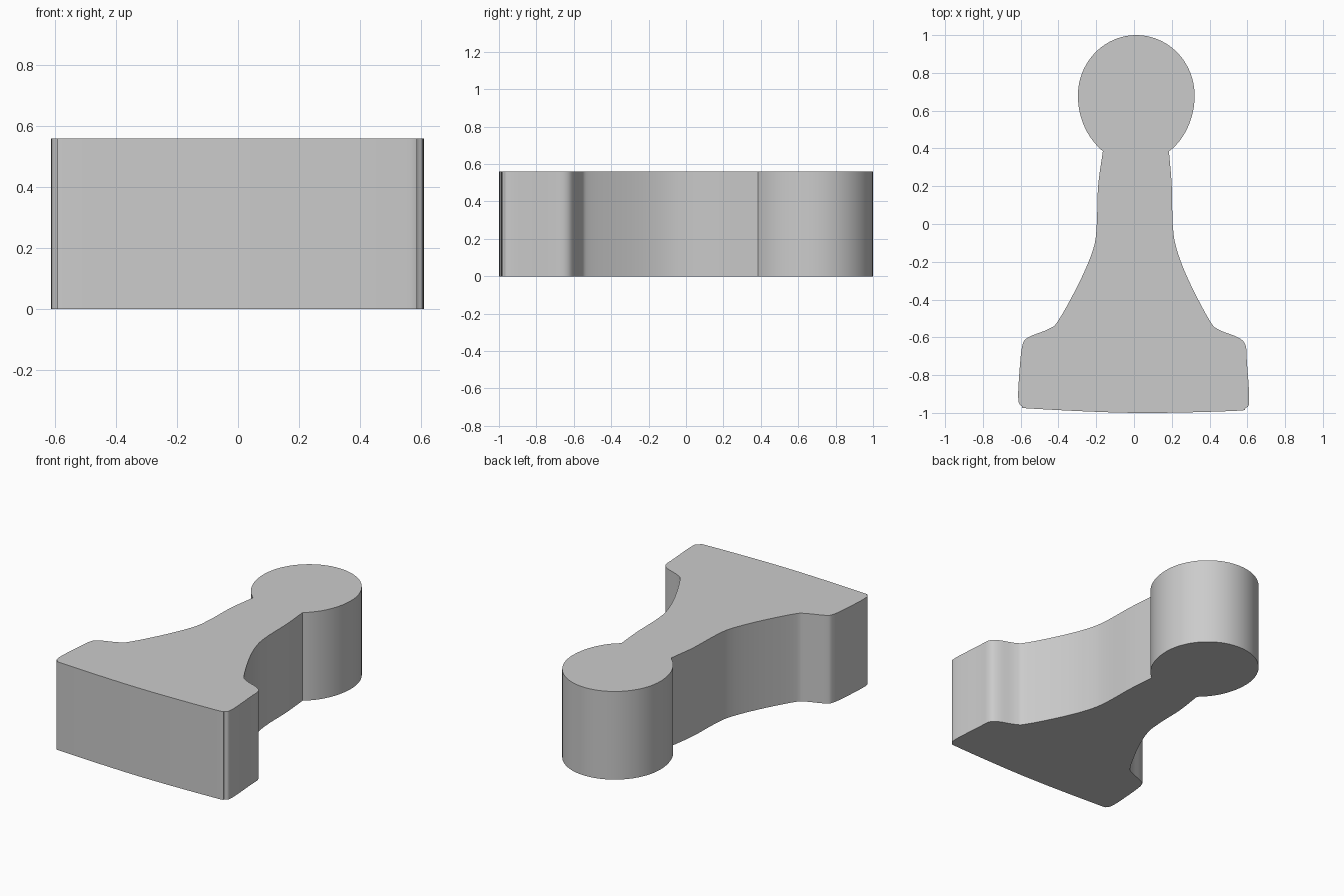
import bpy, bmesh, math
from mathutils import Vector

cube = bpy.data.objects.get("Cube")
if cube:
    bpy.data.objects.remove(cube, do_unlink=True)

HEIGHT = 0.56

grey = bpy.data.materials.new("plain grey")
grey.use_nodes = True
colour = (0.6, 0.6, 0.6, 1)
grey.diffuse_color = colour
grey.node_tree.nodes["Principled BSDF"].inputs["Base Color"].default_value = colour


def smooth_path(points, steps=5):
    """Catmull-Rom curve through the points."""
    pts = [Vector(p) for p in points]
    pts = [2 * pts[0] - pts[1]] + pts + [2 * pts[-1] - pts[-2]]
    path = []
    for a, b, c, d in zip(pts, pts[1:], pts[2:], pts[3:]):
        for i in range(steps):
            t = i / steps
            path.append(0.5 * (2 * b + (c - a) * t
                               + (2 * a - 5 * b + 4 * c - d) * t ** 2
                               + (3 * b - a - 3 * c + d) * t ** 3))
    return path + [pts[-2]]


# Neck, flared shoulders and foot: from the right of the neck round to its left
right_neck, left_neck = (0.185, 0.385), (-0.165, 0.385)
body = smooth_path([
    right_neck, (0.2, 0.2), (0.205, 0), (0.225, -0.13), (0.29, -0.3),
    (0.4, -0.51), (0.45, -0.56), (0.55, -0.6), (0.59, -0.64), (0.597, -0.72),
    (0.61, -0.93), (0.59, -0.975), (0.52, -0.99), (0, -1), (-0.53, -0.978),
    (-0.593, -0.965), (-0.613, -0.92), (-0.604, -0.75), (-0.59, -0.64),
    (-0.56, -0.6), (-0.45, -0.555), (-0.4, -0.51), (-0.29, -0.31),
    (-0.215, -0.13), (-0.197, 0), (-0.19, 0.2), left_neck])

# Round head, slightly longer towards the neck
centre = Vector((0.012, 0.68))
start, end = math.radians(235.5), math.radians(-55.5)
head = []
for i in range(1, 64):
    angle = start + (end - start) * i / 64
    reach = 0.32 if math.sin(angle) > 0 else 0.358
    head.append(centre + Vector((0.309 * math.cos(angle), reach * math.sin(angle))))

# Extrude the closed outline into one solid
bm = bmesh.new()
base = bm.faces.new([bm.verts.new((p.x, p.y, 0)) for p in body + head])
top = bmesh.ops.extrude_face_region(bm, geom=[base], use_keep_orig=True)
bmesh.ops.translate(bm, vec=(0, 0, HEIGHT),
                    verts=[g for g in top["geom"] if isinstance(g, bmesh.types.BMVert)])
bmesh.ops.recalc_face_normals(bm, faces=bm.faces)
mesh = bpy.data.meshes.new("pawn_shaped_block")
bm.to_mesh(mesh)
bm.free()
mesh.materials.append(grey)

block = bpy.data.objects.new("pawn_shaped_block", mesh)
bpy.context.collection.objects.link(block)
bpy.context.view_layer.objects.active = block
block.select_set(True)
bpy.ops.object.shade_smooth_by_angle(angle=math.radians(30))
